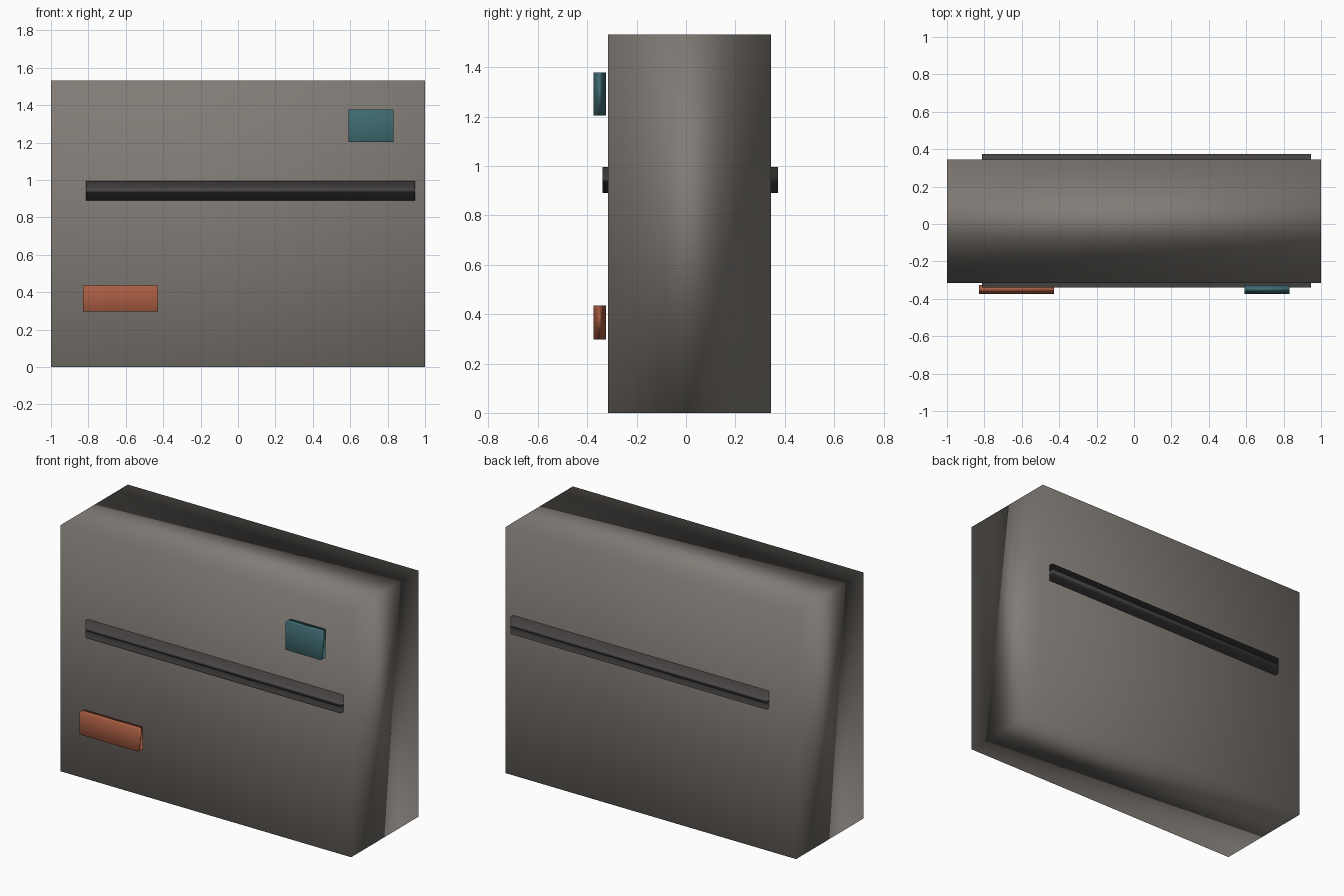
import bpy

if "Cube" in bpy.data.objects:
    bpy.data.objects.remove(bpy.data.objects["Cube"])


def material(name, rgb):
    mat = bpy.data.materials.new(name)
    mat.diffuse_color = (*rgb, 1)
    mat.use_nodes = True
    mat.node_tree.nodes["Principled BSDF"].inputs["Base Color"].default_value = mat.diffuse_color
    return mat


def box(name, x, y, z, mat):
    """Smooth-shaded box spanning the given (min, max) ranges."""
    mid = [(a + b) / 2 for a, b in (x, y, z)]
    size = [b - a for a, b in (x, y, z)]
    bpy.ops.mesh.primitive_cube_add(size=1, location=mid)
    ob = bpy.context.object
    ob.name = name
    ob.scale = size
    bpy.ops.object.transform_apply(location=False, rotation=False, scale=True)
    bpy.ops.object.shade_smooth()
    # Normals lean towards the larger faces
    mod = ob.modifiers.new("Area normals", 'WEIGHTED_NORMAL')
    mod.mode = 'FACE_AREA'
    ob.data.materials.append(mat)
    return ob


stone = material("warm_grey", (0.22, 0.20, 0.18))
dark = material("dark_grey", (0.065, 0.058, 0.058))
rust = material("rust", (0.40, 0.11, 0.055))
teal = material("teal", (0.05, 0.15, 0.17))

# Main slab
box("body", (-1, 1), (-0.315, 0.345), (0, 1.532), stone)

# Dark strip running through the slab, showing on front and back
box("strip", (-0.813, 0.947), (-0.339, 0.373), (0.891, 0.996), dark)

# Coloured plates floating just off the front
plate_y = (-0.374, -0.325)
box("lower_plate", (-0.829, -0.427), plate_y, (0.298, 0.435), rust)
box("upper_plate", (0.59, 0.831), plate_y, (1.204, 1.378), teal)
